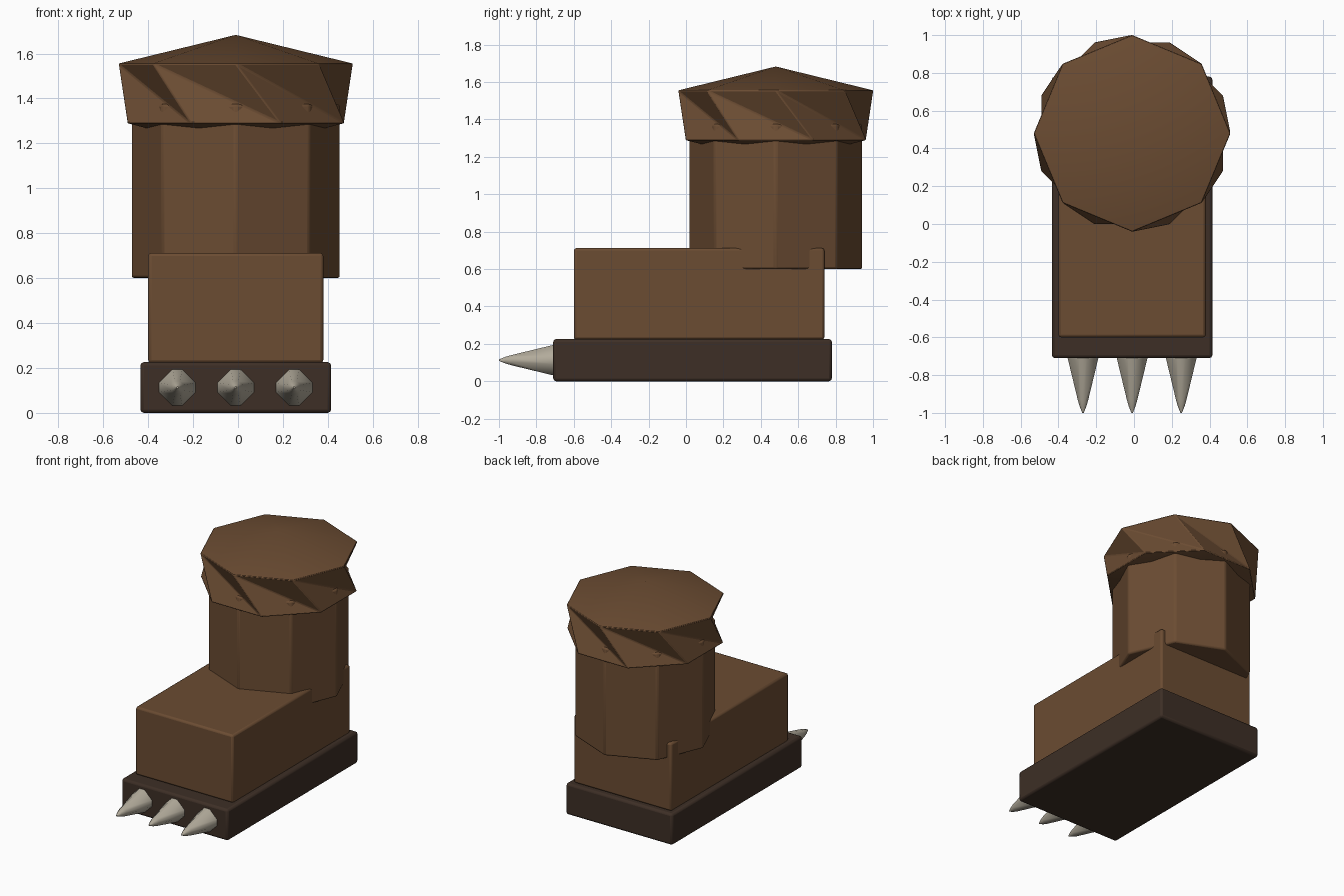
import bpy, bmesh, math

if "Cube" in bpy.data.objects:
    bpy.data.objects.remove(bpy.data.objects["Cube"])

CX, CY = -0.01, 0.48   # axis of the leg part


def material(name, rgb):
    m = bpy.data.materials.new(name)
    m.diffuse_color = (*rgb, 1)
    m.use_nodes = True
    m.node_tree.nodes["Principled BSDF"].inputs["Base Color"].default_value = m.diffuse_color
    return m


BROWN = material("brown leather", (0.147, 0.072, 0.032))
DARK = material("dark sole", (0.047, 0.028, 0.019))
STEEL = material("dull metal", (0.45, 0.41, 0.33))


def finish(name, verts, faces, mat, bevel=0.0, angle=30):
    me = bpy.data.meshes.new(name)
    me.from_pydata(verts, [], faces)
    bm = bmesh.new()
    bm.from_mesh(me)
    bmesh.ops.recalc_face_normals(bm, faces=bm.faces)
    bm.to_mesh(me)
    bm.free()
    me.materials.append(mat)
    ob = bpy.data.objects.new(name, me)
    bpy.context.collection.objects.link(ob)
    if bevel:
        b = ob.modifiers.new("soft edges", 'BEVEL')
        b.width, b.segments = bevel, 2
        b.limit_method, b.angle_limit = 'ANGLE', math.radians(28)
    bpy.ops.object.select_all(action='DESELECT')
    ob.select_set(True)
    bpy.context.view_layer.objects.active = ob
    bpy.ops.object.shade_smooth_by_angle(angle=math.radians(angle))
    return ob


def box(name, x0, x1, y0, y1, z0, z1, mat, bevel):
    v = [(x, y, z) for z in (z0, z1) for x, y in ((x0, y0), (x1, y0), (x1, y1), (x0, y1))]
    f = [(0, 1, 2, 3), (4, 5, 6, 7)] + [(i, (i + 1) % 4, 4 + (i + 1) % 4, 4 + i) for i in range(4)]
    return finish(name, v, f, mat, bevel)


def octagon(r, z, turn=0.0):
    return [(CX + r * math.cos(math.radians(45 * i + turn)),
             CY + r * math.sin(math.radians(45 * i + turn)), z) for i in range(8)]


# sole and foot blocks
box("sole", -0.435, 0.415, -0.71, 0.78, 0.0, 0.226, DARK, 0.016)
box("foot", -0.40, 0.38, -0.60, 0.74, 0.222, 0.712, BROWN, 0.014)

# eight-sided shaft
v = octagon(0.465, 0.60) + octagon(0.465, 1.375)
f = [tuple(range(8)), tuple(range(8, 16))]
f += [(i, (i + 1) % 8, 8 + (i + 1) % 8, 8 + i) for i in range(8)]
finish("shaft", v, f, BROWN, 0.012)

# twisted cuff with shallow pointed caps, sides folded inward along the diagonals
v = octagon(0.523, 1.555) + octagon(0.523, 1.29, 22.5)
v += [(CX, CY, 1.683), (CX, CY, 1.165)]
f = []
for i in range(8):
    j = (i + 1) % 8
    f += [(i, 8 + i, 8 + j), (i, 8 + j, j), (i, j, 16), (8 + j, 8 + i, 17)]
finish("cuff", v, f, BROWN, 0.006, 25)

# toe spikes: four-sided with trimmed corners and a blunt tip
rings = [(-0.69, 0.086, 0.022), (-0.93, 0.028, 0.012), (-0.965, 0.018, 0.008), (-1.0, 0.004, 0.002)]
for n, x in enumerate((-0.27, -0.01, 0.25)):
    v = []
    for y, r, c in rings:
        for a, b in ((r, -c), (r, c), (c, r), (-c, r), (-r, c), (-r, -c), (-c, -r), (c, -r)):
            v.append((x + a, y, 0.113 + b))
    f = [tuple(range(8)), tuple(range(24, 32))]
    for k in range(3):
        f += [(8 * k + i, 8 * k + (i + 1) % 8, 8 * k + 8 + (i + 1) % 8, 8 * k + 8 + i) for i in range(8)]
    finish(f"toe_spike_{n + 1}", v, f, STEEL, 0, 50)
